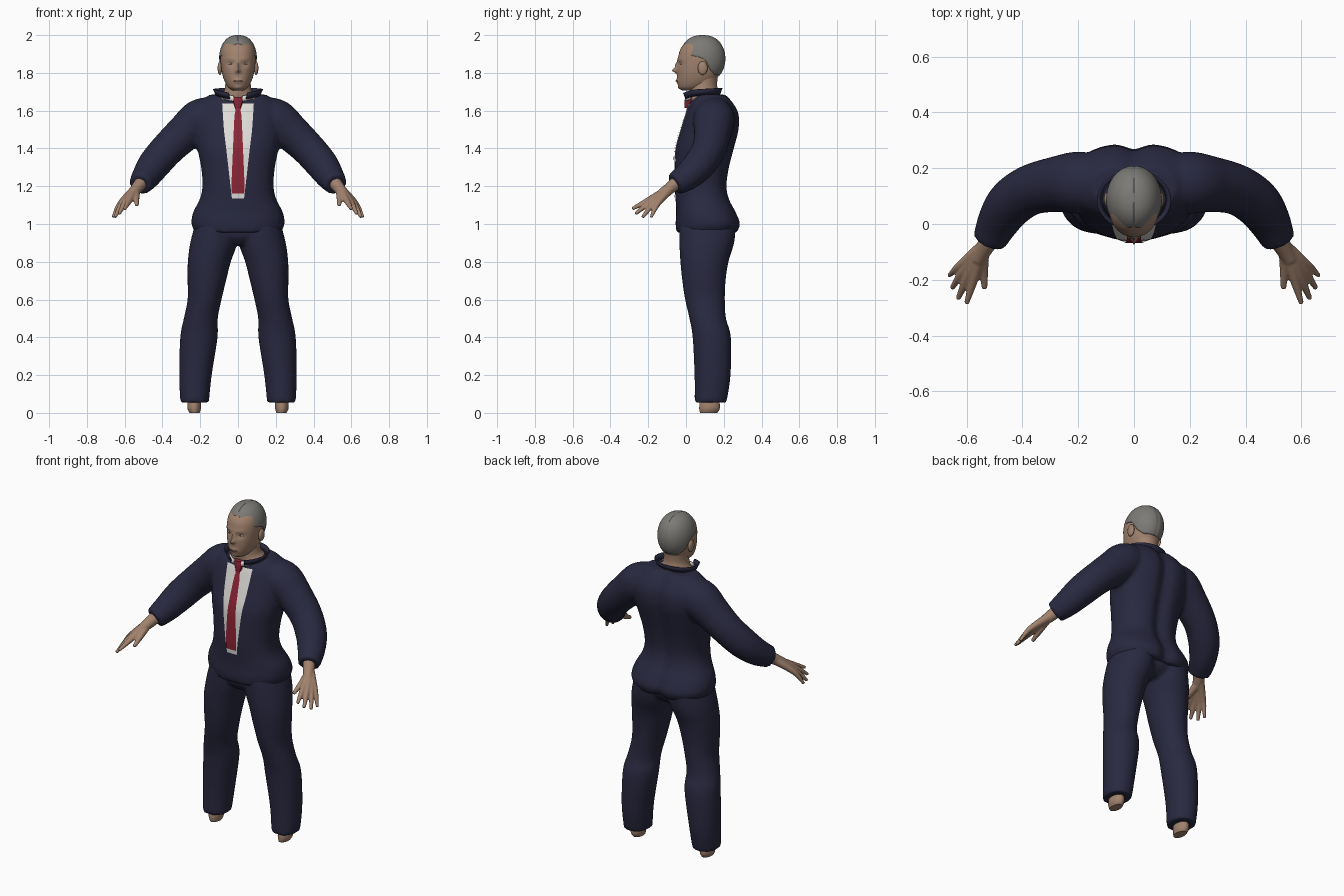
import bpy, bmesh
from math import sin, cos, pi, exp, acos, radians
from mathutils import Vector

if "Cube" in bpy.data.objects:
    bpy.data.objects.remove(bpy.data.objects["Cube"])


def material(name, r, g, b):
    m = bpy.data.materials.new(name)
    m.use_nodes = True
    m.diffuse_color = (r, g, b, 1)
    bsdf = m.node_tree.nodes["Principled BSDF"]
    bsdf.inputs["Base Color"].default_value = (r, g, b, 1)
    bsdf.inputs["Roughness"].default_value = 0.8
    return m


NAVY = material("navy cloth", 0.022, 0.022, 0.052)
SKIN = material("skin", 0.36, 0.225, 0.155)
HAIR = material("grey hair", 0.2, 0.195, 0.18)
WHITE = material("white shirt", 0.75, 0.73, 0.7)
RED = material("red tie", 0.27, 0.018, 0.035)
LIP = material("lip brown", 0.22, 0.11, 0.08)
DARK = material("dark iris", 0.03, 0.025, 0.02)


def resample(rows, k=5):
    """Smooth curve through rows of equal length."""
    p = [rows[0]] + list(rows) + [rows[-1]]
    out = []
    for i in range(1, len(p) - 2):
        for j in range(k):
            t = j / k
            out.append([b + 0.5 * t * (c - a + t * (2*a - 5*b + 4*c - d + t * (3*(b - c) + d - a)))
                        for a, b, c, d in zip(*p[i - 1:i + 3])])
    return out + [list(rows[-1])]


def skin_rings(bm, rings, caps=True, closed=True):
    vs = [[bm.verts.new(p) for p in r] for r in rings]
    n = len(vs[0])
    for a, b in zip(vs, vs[1:]):
        for i in range(n if closed else n - 1):
            j = (i + 1) % n
            bm.faces.new((a[i], a[j], b[j], b[i]))
    if caps:
        bm.faces.new(vs[0][::-1])
        bm.faces.new(vs[-1])


def loft(bm, rows, side=1, n=40, power=2.0, groove=0.0):
    """Stack of rounded sections: height, centre x, half width, front y, back y."""
    rings = []
    for z, cx, rx, yf, yb in resample(rows):
        ring = []
        for i in range(n):
            c, s = cos(2 * pi * i / n), sin(2 * pi * i / n)
            x = rx * abs(c) ** (2 / power) * (1 if c > 0 else -1)
            y = (yf + yb) / 2 + (yb - yf) / 2 * abs(s) ** (2 / power) * (1 if s > 0 else -1)
            if s > 0:
                y -= groove * exp(-(x / 0.04) ** 2)
            ring.append((side * (cx + x), y, z))
        rings.append(ring)
    skin_rings(bm, rings)


def tube(bm, path, side=1, n=20):
    """Round limb along points of x, y, z, radius."""
    pts = resample(path)
    rings = []
    for i, (x, y, z, r) in enumerate(pts):
        t = (Vector(pts[min(i + 1, len(pts) - 1)][:3]) - Vector(pts[max(i - 1, 0)][:3])).normalized()
        u = t.cross(Vector((0, 0, 1))).normalized()
        w = u.cross(t)
        ring = [Vector((x, y, z)) + r * (u * cos(a) + w * sin(a)) for a in (2 * pi * k / n for k in range(n))]
        rings.append([(side * p.x, p.y, p.z) for p in ring])
    skin_rings(bm, rings)


def finish(bm, name, mat, voxel=0, smooth=4, thick=0):
    bmesh.ops.recalc_face_normals(bm, faces=bm.faces[:])
    me = bpy.data.meshes.new(name)
    bm.to_mesh(me)
    bm.free()
    me.materials.append(mat)
    ob = bpy.data.objects.new(name, me)
    bpy.context.collection.objects.link(ob)
    for o in bpy.context.selected_objects:
        o.select_set(False)
    ob.select_set(True)
    bpy.context.view_layer.objects.active = ob
    bpy.ops.object.shade_smooth_by_angle(angle=radians(50))
    if voxel:
        m = ob.modifiers.new("fuse", "REMESH")
        m.mode, m.voxel_size, m.use_smooth_shade = "VOXEL", voxel, True
        m = ob.modifiers.new("soften", "SMOOTH")
        m.factor, m.iterations = 0.5, smooth
    if thick:
        ob.modifiers.new("thickness", "SOLIDIFY").thickness = thick
    return ob


def ball(name, mat, centre, size):
    bm = bmesh.new()
    bmesh.ops.create_uvsphere(bm, u_segments=20, v_segments=12, radius=1)
    for v in bm.verts:
        v.co = Vector(a * b + c for a, b, c in zip(v.co, size, centre))
    return finish(bm, name, mat)


# Jacket: torso and both sleeves fused together
bm = bmesh.new()
loft(bm, [(0.955, 0, 0.225, -0.05, 0.275), (1.0, 0, 0.246, -0.055, 0.292), (1.06, 0, 0.238, -0.052, 0.27),
          (1.13, 0, 0.203, -0.055, 0.235), (1.2, 0, 0.188, -0.06, 0.222), (1.3, 0, 0.195, -0.058, 0.235),
          (1.4, 0, 0.215, -0.052, 0.26), (1.5, 0, 0.232, -0.025, 0.284), (1.58, 0, 0.235, 0.0, 0.284),
          (1.64, 0, 0.205, 0.02, 0.255), (1.685, 0, 0.15, 0.055, 0.215)], n=64, power=2.3, groove=0.025)
for side in (1, -1):
    tube(bm, [(0.12, 0.145, 1.575, 0.1), (0.2, 0.148, 1.55, 0.112), (0.28, 0.142, 1.485, 0.1),
              (0.37, 0.122, 1.4, 0.091), (0.44, 0.075, 1.32, 0.087), (0.485, 0.01, 1.255, 0.076),
              (0.518, -0.06, 1.21, 0.061)], side)
jacket = finish(bm, "jacket", NAVY, voxel=0.011)

# Trousers: hips and two legs
bm = bmesh.new()
loft(bm, [(0.89, 0, 0.1, 0.01, 0.19), (0.94, 0, 0.2, -0.03, 0.24), (1.03, 0, 0.21, -0.03, 0.25)])
for side in (1, -1):
    loft(bm, [(0.055, 0.23, 0.076, 0.045, 0.215), (0.2, 0.225, 0.086, 0.045, 0.236),
              (0.4, 0.207, 0.099, 0.035, 0.238), (0.5, 0.197, 0.09, 0.018, 0.212),
              (0.6, 0.177, 0.09, -0.005, 0.206), (0.7, 0.165, 0.102, -0.02, 0.21),
              (0.8, 0.152, 0.114, -0.03, 0.225), (0.9, 0.128, 0.125, -0.035, 0.255),
              (1.0, 0.112, 0.115, -0.035, 0.265)], side)
finish(bm, "trousers", NAVY, voxel=0.011)

for side, tag in ((1, "left"), (-1, "right")):
    # Ankle stub
    bm = bmesh.new()
    loft(bm, [(0, 0.23, 0.027, 0.075, 0.165), (0.03, 0.232, 0.036, 0.07, 0.18), (0.1, 0.23, 0.032, 0.08, 0.17)], side)
    finish(bm, tag + "_ankle", SKIN)
    # Hand: wrist, thumb and four fingers fused
    bm = bmesh.new()
    tube(bm, [(0.5, -0.03, 1.235, 0.037), (0.535, -0.085, 1.19, 0.032), (0.56, -0.13, 1.16, 0.026)], side)
    wrist = (0.543, -0.085, 1.185, 0.026)
    for knuckle, tip in (((0.572, -0.19, 1.13, 0.018), (0.6, -0.285, 1.08, 0.009)),
                         ((0.594, -0.185, 1.12, 0.018), (0.63, -0.268, 1.053, 0.009)),
                         ((0.612, -0.17, 1.11, 0.017), (0.652, -0.23, 1.035, 0.009)),
                         ((0.624, -0.15, 1.107, 0.016), (0.662, -0.185, 1.035, 0.008)),
                         ((0.54, -0.15, 1.143, 0.019), (0.535, -0.232, 1.1, 0.01))):
        tube(bm, [wrist, knuckle, tip], side, 12)
    finish(bm, tag + "_hand", SKIN, voxel=0.005, smooth=2)
    # Ear and eye
    ball(tag + "_ear", SKIN, (side * 0.096, 0.088, 1.825), (0.012, 0.026, 0.036))
    ball(tag + "_eye", WHITE, (side * 0.038, -0.022, 1.848), (0.015, 0.01, 0.006))
    ball(tag + "_iris", DARK, (side * 0.037, -0.028, 1.848), (0.005, 0.005, 0.005))

# Neck spreading into the shoulders
bm = bmesh.new()
loft(bm, [(1.62, 0, 0.16, 0.025, 0.23), (1.66, 0, 0.14, 0.025, 0.21), (1.688, 0, 0.085, 0.02, 0.18),
          (1.73, 0, 0.068, 0.02, 0.165), (1.8, 0, 0.07, 0.04, 0.17)])
finish(bm, "neck", SKIN)

# Head with sculpted brow, sockets, nose and mouth
bm = bmesh.new()
loft(bm, [(1.708, 0, 0.03, -0.02, 0.06), (1.722, 0, 0.05, -0.036, 0.1), (1.745, 0, 0.066, -0.044, 0.145),
          (1.78, 0, 0.08, -0.047, 0.17), (1.82, 0, 0.088, -0.047, 0.183), (1.87, 0, 0.093, -0.043, 0.19),
          (1.92, 0, 0.09, -0.032, 0.188), (1.96, 0, 0.074, -0.004, 0.17), (1.985, 0, 0.042, 0.035, 0.135),
          (1.992, 0, 0.01, 0.07, 0.1)], n=72, power=2.15)
bump = [(0, 1.812, 0.011, 0.011, 0.026), (0, 1.838, 0.009, 0.02, 0.013), (0, 1.757, 0.025, 0.012, 0.007),
        (0.038, 1.848, 0.02, 0.013, -0.009), (-0.038, 1.848, 0.02, 0.013, -0.009),
        (0, 1.72, 0.02, 0.012, 0.006), (0.035, 1.874, 0.03, 0.008, 0.005), (-0.035, 1.874, 0.03, 0.008, 0.005)]
for v in bm.verts:
    if v.co.y < 0.04:
        v.co.y -= sum(h * exp(-((v.co.x - x) / w) ** 2 - ((v.co.z - z) / d) ** 2) for x, z, w, d, h in bump)
finish(bm, "head", SKIN)
ball("mouth", LIP, (0, -0.046, 1.757), (0.024, 0.009, 0.004))

# Hair cap with a shaped hairline and a centre parting
hairline = [(0, 1.957), (0.5, 1.94), (1.0, 1.893), (1.4, 1.885), (1.7, 1.87), (1.95, 1.815), (2.3, 1.79), (3.2, 1.785)]


def hairline_height(a):
    for (a0, z0), (a1, z1) in zip(hairline, hairline[1:]):
        if a <= a1:
            return z0 + (z1 - z0) * (a - a0) / (a1 - a0)


rings = []
for j in range(1, 25):
    ring = []
    for i in range(72):
        a = 2 * pi * i / 72
        th = acos((hairline_height(min(a, 2 * pi - a)) - 1.875) / 0.125) * j / 24
        r = sin(th) ** 0.82
        x = 0.1 * r * sin(a)
        dent = 1 - 0.025 * exp(-(x / 0.003) ** 2)
        ring.append((x, 0.087 - 0.122 * r * cos(a) * dent, 1.875 + 0.125 * cos(th) * dent))
    rings.append(ring)
bm = bmesh.new()
skin_rings(bm, rings, caps=False)
bm.faces.new([v for v in list(bm.verts)[:72]])
finish(bm, "hair", HAIR, thick=0.006)


# Standing collars, open at the front
def collar(name, mat, start, end, low, high, rx, ry, flare):
    angles = [radians(start + (end - start) * i / 40) for i in range(41)]
    rings = []
    for z, k in ((low, 1), (high, flare)):
        rings.append([(rx * k * sin(a), 0.085 - ry * k * cos(a), z - 0.022 * max(0, cos(a)) ** 2 + 0.006 * max(0, -cos(a)))
                      for a in angles])
    b = bmesh.new()
    skin_rings(b, rings, caps=False, closed=False)
    finish(b, name, mat, thick=0.006)


collar("jacket_collar", NAVY, 22, 338, 1.682, 1.715, 0.112, 0.09, 1.14)
for side, tag in ((1, "left"), (-1, "right")):
    collar(tag + "_shirt_collar", WHITE, side * 14, side * 50, 1.67, 1.7, 0.1, 0.095, 0.96)


# Shirt front and tie laid onto the jacket
def panel(name, mat, rows, offset):
    b = bmesh.new()
    skin_rings(b, [[(w * (i / 6 - 1), -0.4, z) for i in range(13)] for z, w in resample(rows, 8)],
               caps=False, closed=False)
    ob = finish(b, name, mat)
    m = ob.modifiers.new("lay_on", "SHRINKWRAP")
    m.target, m.wrap_method, m.wrap_mode = jacket, "PROJECT", "ABOVE_SURFACE"
    m.use_project_y, m.offset = True, offset


panel("shirt_front", WHITE, [(1.635, 0.083), (1.5, 0.074), (1.4, 0.062), (1.25, 0.045), (1.135, 0.032)], 0.004)
panel("tie", RED, [(1.635, 0.024), (1.6, 0.014), (1.56, 0.019), (1.4, 0.026), (1.2, 0.034), (1.162, 0.031)], 0.009)
bm = bmesh.new()
loft(bm, [(1.615, 0, 0.016, -0.008, 0.03), (1.65, 0, 0.026, -0.008, 0.035), (1.672, 0, 0.034, -0.004, 0.035)], n=16, power=3)
finish(bm, "tie_knot", RED)
